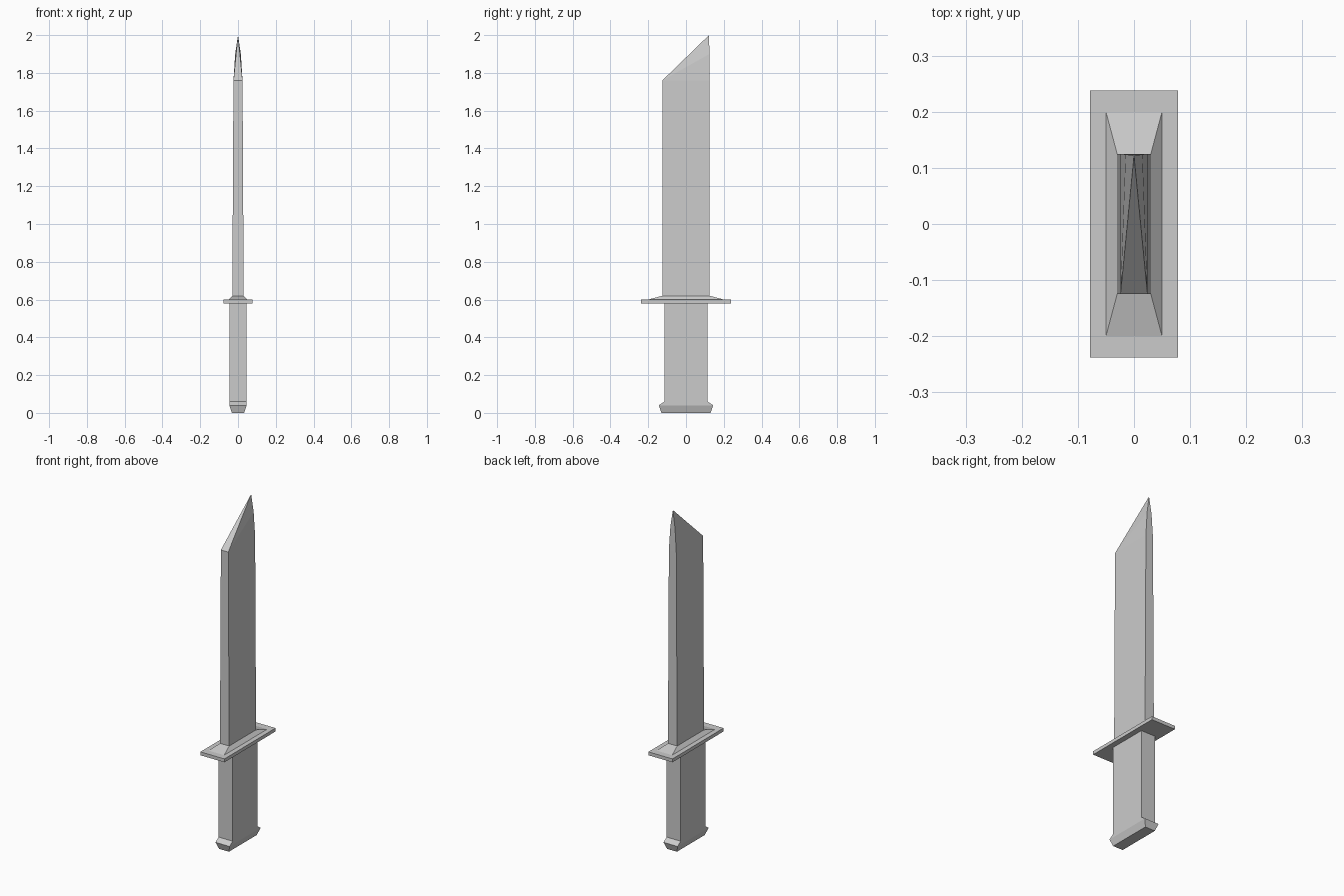
import bpy, bmesh

if "Cube" in bpy.data.objects:
    bpy.data.objects.remove(bpy.data.objects["Cube"])


def make_object(name, bm):
    bmesh.ops.recalc_face_normals(bm, faces=bm.faces[:])
    mesh = bpy.data.meshes.new(name)
    bm.to_mesh(mesh)
    bm.free()
    obj = bpy.data.objects.new(name, mesh)
    bpy.context.collection.objects.link(obj)
    return obj


def loft(bm, sections):
    """Stack rectangles (half x, half y, z), cap the bottom, return the top ring."""
    prev = None
    for hx, hy, z in sections:
        ring = [bm.verts.new((sx * hx, sy * hy, z))
                for sx, sy in ((-1, -1), (1, -1), (1, 1), (-1, 1))]
        if prev is None:
            bm.faces.new(ring)
        else:
            for i in range(4):
                j = (i + 1) % 4
                bm.faces.new((prev[i], prev[j], ring[j], ring[i]))
        prev = ring
    return prev


def lofted_part(name, sections):
    bm = bmesh.new()
    bm.faces.new(loft(bm, sections))
    return make_object(name, bm)


# Grip with flared pommel
lofted_part("handle", [(0.032, 0.13, 0.0), (0.046, 0.144, 0.04),
                       (0.046, 0.115, 0.06), (0.046, 0.115, 0.58)])

# Cross guard with raised bevelled collar
lofted_part("guard", [(0.078, 0.238, 0.58), (0.078, 0.238, 0.60),
                      (0.05, 0.20, 0.60), (0.03, 0.125, 0.62)])

# Blade body, slightly tapering, with a slanted faceted tip
bm = bmesh.new()
fl, fr, br, bl = loft(bm, [(0.03, 0.125, 0.62), (0.027, 0.125, 1.2),
                           (0.024, 0.125, 1.76)])
tip = bm.verts.new((0, 0.122, 2.0))
spine_l = bm.verts.new((-0.015, 0.124, 1.9))
spine_r = bm.verts.new((0.015, 0.124, 1.9))
bm.faces.new((fl, fr, tip))
bm.faces.new((bl, br, spine_r, tip, spine_l))
for front, back, spine in ((fl, bl, spine_l), (fr, br, spine_r)):
    bm.faces.new((front, back, spine))
    bm.faces.new((front, spine, tip))
make_object("blade", bm)
